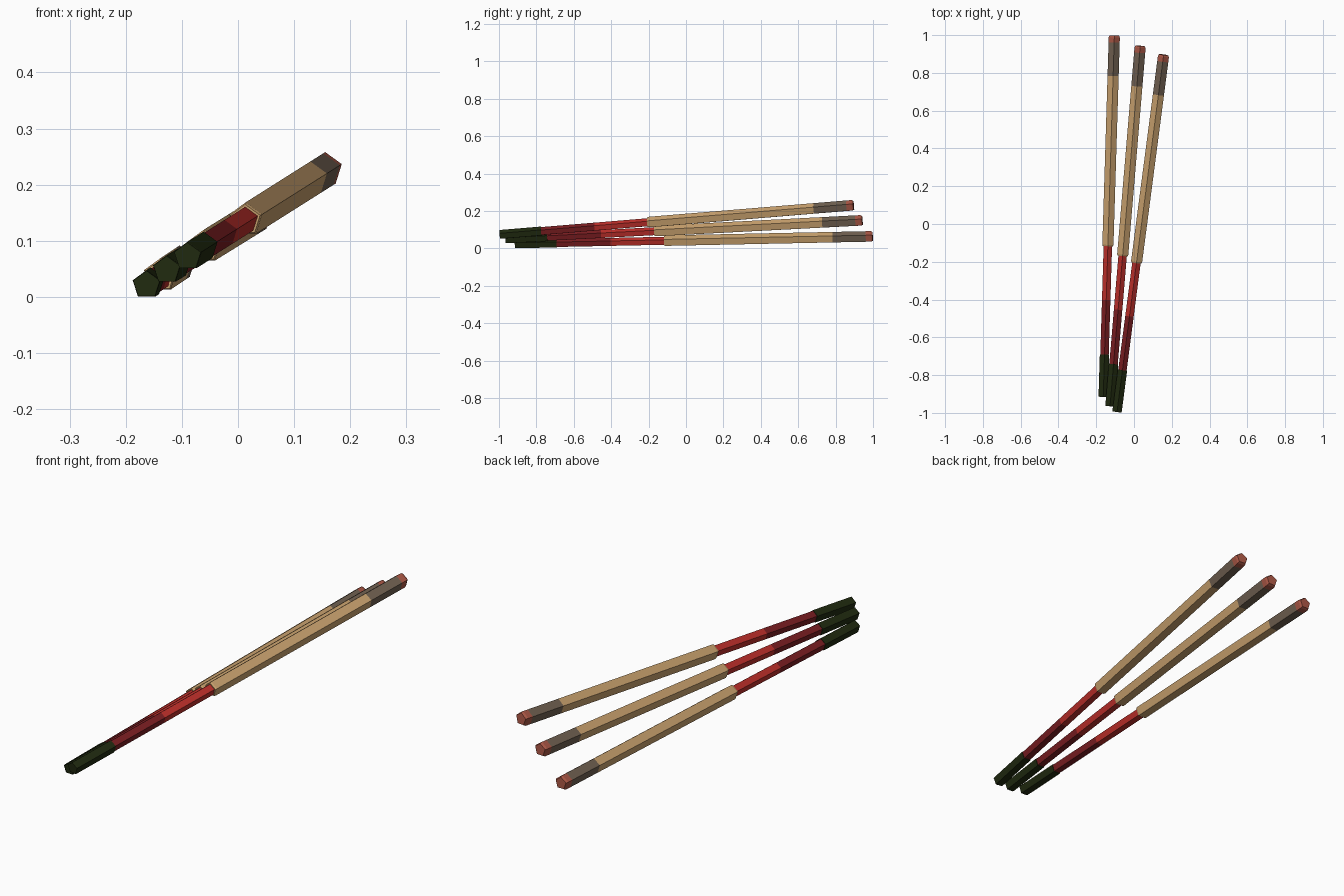
import bpy, bmesh, math
from mathutils import Vector

if "Cube" in bpy.data.objects:
    bpy.data.objects.remove(bpy.data.objects["Cube"], do_unlink=True)

SIDES = 5


def srgb(r, g, b):
    return tuple((c / 255 / 12.92) if c < 11 else ((c / 255 + 0.055) / 1.055) ** 2.4
                 for c in (r, g, b)) + (1.0,)


def material(name, rgb):
    m = bpy.data.materials.new(name)
    m.use_nodes = True
    m.diffuse_color = srgb(*rgb)
    bsdf = m.node_tree.nodes["Principled BSDF"]
    bsdf.inputs["Base Color"].default_value = m.diffuse_color
    bsdf.inputs["Roughness"].default_value = 0.8
    return m


green = material("dark green", (33, 43, 16))
dark_red = material("dark red", (125, 30, 34))
red = material("bright red", (192, 48, 43))
tan = material("pale wood", (204, 164, 112))
brown = material("grey brown", (114, 98, 82))
pink = material("dusty pink", (172, 88, 70))

# Part name, material, rings as (fraction along the stick, radius)
PARTS = [
    ("head", green, [(0, 0.025), (0.003, 0.0262), (0.117, 0.0262)]),
    ("dark_band", dark_red, [(0.117, 0.0235), (0.268, 0.0235)]),
    ("red_band", red, [(0.268, 0.0235), (0.419, 0.0235)]),
    ("wood_shaft", tan, [(0.417, 0.028), (0.421, 0.031), (0.888, 0.031)]),
    ("charred_band", brown, [(0.888, 0.031), (0.981, 0.031)]),
    ("end_cap", pink, [(0.981, 0.031), (0.995, 0.031), (1.0, 0.026)]),
]


def loft(name, mat, start, end, rings):
    """Closed five-sided loft along the line from start to end, one corner up."""
    axis = end - start
    d = axis.normalized()
    side = d.cross(Vector((0, 0, 1))).normalized()
    up = side.cross(d)
    bm = bmesh.new()
    loops = []
    for t, r in rings:
        angles = [math.pi / 2 + 2 * math.pi * i / SIDES for i in range(SIDES)]
        loops.append([bm.verts.new(start + axis * t + side * (r * math.cos(a)) + up * (r * math.sin(a)))
                      for a in angles])
    for a, b in zip(loops, loops[1:]):
        for i in range(SIDES):
            j = (i + 1) % SIDES
            bm.faces.new((a[i], a[j], b[j], b[i]))
    bm.faces.new(loops[0])
    bm.faces.new(loops[-1])
    bmesh.ops.recalc_face_normals(bm, faces=bm.faces)
    mesh = bpy.data.meshes.new(name)
    bm.to_mesh(mesh)
    bm.free()
    mesh.materials.append(mat)
    bpy.context.collection.objects.link(bpy.data.objects.new(name, mesh))


# Three sticks fanned out from the front
STICKS = [
    ("right", (-0.163, -0.915, 0.0215), (-0.104, 0.998, 0.061)),
    ("middle", (-0.127, -0.964, 0.048), (0.033, 0.943, 0.147)),
    ("left", (-0.090, -0.994, 0.072), (0.157, 0.896, 0.228)),
]
for label, start, end in STICKS:
    for part, mat, rings in PARTS:
        loft(f"{label}_stick_{part}", mat, Vector(start), Vector(end), rings)
